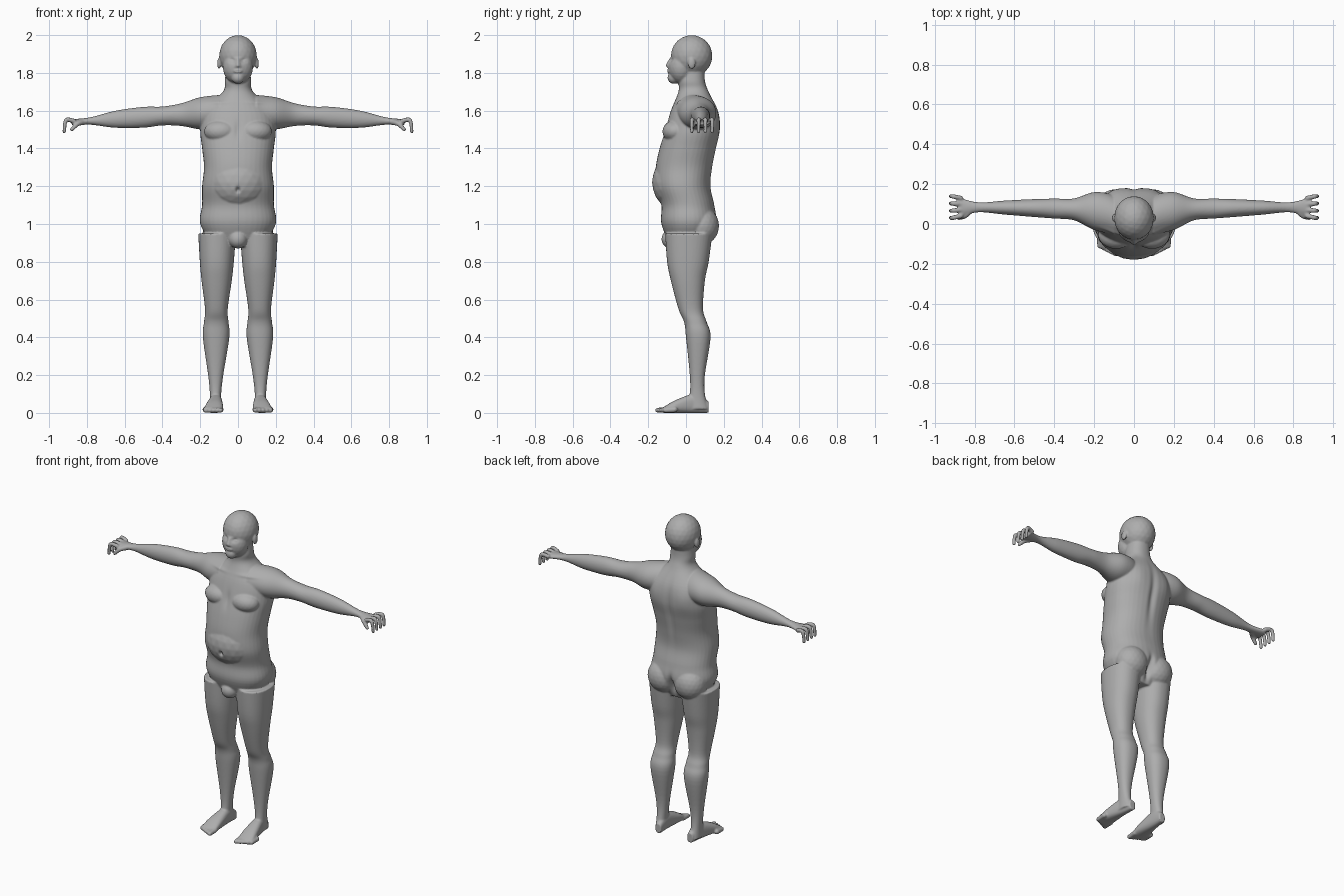
import bpy, bmesh
from math import cos, sin, tau, exp, copysign
from mathutils import Vector, Matrix

if "Cube" in bpy.data.objects:
    bpy.data.objects.remove(bpy.data.objects["Cube"])

sculpt = bmesh.new()
SIDES = (1, -1)
SEGMENTS = 40


def spline(rows, steps=6):
    """Smoothly interpolate between rows of measurements."""
    result = []
    for index in range(len(rows) - 1):
        before, start = Vector(rows[max(index - 1, 0)]), Vector(rows[index])
        end, after = Vector(rows[index + 1]), Vector(rows[min(index + 2, len(rows) - 1)])
        leave, arrive = (end - before) / 2, (after - start) / 2
        for step in range(steps):
            t = step / steps
            ease = t * t * (3 - 2 * t)
            result.append(start.lerp(end, ease)
                          + leave * t * (1 - t) ** 2 - arrive * t * t * (1 - t))
    return result + [Vector(rows[-1])]


def loft(stations, place, power=1.0):
    """Skin a closed form; place(station, c, s) gives a point on its oval ring."""
    rings = []
    for station in spline(stations):
        ring = []
        for k in range(SEGMENTS):
            c, s = cos(tau * k / SEGMENTS), sin(tau * k / SEGMENTS)
            c, s = copysign(abs(c) ** power, c), copysign(abs(s) ** power, s)
            ring.append(sculpt.verts.new(place(station, c, s)))
        rings.append(ring)
    for lower, upper in zip(rings, rings[1:]):
        for k in range(SEGMENTS):
            sculpt.faces.new((lower[k - 1], lower[k], upper[k], upper[k - 1]))
    sculpt.faces.new(rings[0])
    sculpt.faces.new(rings[-1])


def between(low, high, factor):
    """Point on a span, for a factor running from -1 to 1."""
    return (low + high + factor * (high - low)) / 2


def blob(center, radii, side=1):
    """Ellipsoid mass."""
    x, y, z = center
    matrix = Matrix.Translation((side * x, y, z)) @ Matrix.Diagonal((*radii, 1))
    bmesh.ops.create_icosphere(sculpt, subdivisions=3, radius=1, matrix=matrix)


def limb(path, start_radius, end_radius, side=1):
    """Tapering rounded limb along a short path."""
    points = spline(path)
    for index, point in enumerate(points):
        radius = start_radius + (end_radius - start_radius) * index / (len(points) - 1)
        blob(point, (radius, radius, radius), side)


# Torso and neck: height, half width, front, back
torso = [(.88, .13, -.08, .1), (1, .2, -.13, .16), (1.1, .19, -.13, .15), (1.2, .19, -.16, .13),
         (1.3, .18, -.16, .14), (1.4, .19, -.14, .16), (1.5, .2, -.11, .18),
         (1.6, .18, -.08, .17), (1.7, .08, -.04, .12), (1.76, .07, -.04, .1), (1.84, .06, -.03, .1)]


def torso_point(station, c, s):
    height, half_width, front, back = station
    return half_width * c, between(front, back, s), height


loft(torso, torso_point, power=.9)
belly = blob((0, -.04, 1.22), (.17, .14, .15))
groin = blob((0, -.08, .92), (.05, .05, .05))

# Head: skull, face, chin, lips and nose
blob((0, .03, 1.89), (.1, .11, .11))
blob((0, -.025, 1.83), (.08, .07, .09))
blob((0, -.065, 1.775), (.035, .033, .033))
blob((0, -.09, 1.81), (.025, .012, .01))
limb([(0, -.085, 1.87), (0, -.095, 1.84)], .008, .012)

# Arm: distance out, half height, half depth
arm = [(.1, .09, .1), (.2, .085, .095), (.3, .06, .055), (.4, .05, .05), (.5, .055, .045),
       (.65, .045, .035), (.78, .02, .025), (.88, .016, .05)]
# Leg: height, half width, front, back
leg = [(.95, .1, -.11, .14), (.8, .09, -.1, .12), (.7, .08, -.08, .1), (.55, .06, -.04, .09),
       (.48, .065, -.01, .11), (.4, .07, 0, .13), (.2, .04, .02, .1), (.1, .03, .02, .1),
       (.02, .03, 0, .12)]
# Foot: distance back, half width, height
foot = [(.12, .02, .06), (.05, .03, .1), (-.05, .045, .07), (-.12, .05, .03)]

for side in SIDES:

    def arm_point(station, c, s):
        out, half_height, half_depth = station
        return side * out, .09 - .005 / out + half_depth * c, 1.6 - .07 * out + half_height * s

    def leg_point(station, c, s):
        height, half_width, front, back = station
        return side * (.12 - .01 * height + half_width * c), between(front, back, s), height

    def foot_point(station, c, s):
        y, half_width, height = station
        return side * (.12 - .08 * y + half_width * c), y, between(0, height, s)

    loft(arm, arm_point)
    loft(leg, leg_point, power=.9)
    loft(foot, foot_point, power=.8)
    # Chest, buttock, ear and nostril
    blob((.09, -.055, 1.49), (.09, .07, .06), side)
    blob((.09, .085, .99), (.1, .09, .1), side)
    blob((.1, .03, 1.85), (.01, .02, .03), side)
    blob((.01, -.09, 1.835), (.01, .01, .008), side)
    # Curled fingers and thumb
    for finger in range(4):
        y = .04 + .03 * finger
        tip = y + .2 * (y - .085)
        limb([(.87, y, 1.545), (.91, tip, 1.55), (.92, tip, 1.49)], .013, .01, side)
    limb([(.82, .07, 1.54), (.85, .04, 1.53), (.88, .03, 1.5)], .017, .01, side)
    # Toes
    for toe in range(5):
        x, y = .092 + .02 * toe, .01 * toe - .15
        limb([(x, y + .05, .018), (x, y, .014)], .016, .013, side)

# Fuse all masses into one continuous skin
mesh = bpy.data.meshes.new("body")
bmesh.ops.recalc_face_normals(sculpt, faces=sculpt.faces)
sculpt.to_mesh(mesh)
sculpt.free()
body = bpy.data.objects.new("body", mesh)
bpy.context.collection.objects.link(body)
bpy.ops.object.select_all(action="DESELECT")
body.select_set(True)
bpy.context.view_layer.objects.active = body
fuse = body.modifiers.new("fuse", "REMESH")
fuse.mode = "VOXEL"
fuse.voxel_size = .0052
soften = body.modifiers.new("soften", "SMOOTH")
soften.factor = .5
soften.iterations = 4
for name in ("fuse", "soften"):
    bpy.ops.object.modifier_apply(modifier=name)


def press(center, reach, depth):
    """Push the skin backward (or forward if negative) with a soft falloff."""
    for vertex in body.data.vertices:
        distance = sum(((a - b) / r) ** 2 for a, b, r in zip(vertex.co, center, reach))
        if distance < 6:
            vertex.co.y += depth * exp(-distance)


# Navel, spine, buttock cleft, breastbone and mouth
press((0, -.18, 1.18), (.01, .03, .013), .02)
press((0, .17, 1.42), (.02, .05, .17), -.012)
press((0, .16, .96), (.016, .06, .06), -.035)
press((0, -.12, 1.5), (.016, .04, .05), .008)
press((0, -.1, 1.81), (.02, .02, .003), .004)
for side in SIDES:
    # Eye socket, eyelid, shoulder blade and collarbone
    press((side * .033, -.09, 1.867), (.018, .03, .012), .014)
    press((side * .036, -.07, 1.864), (.01, .02, .006), -.006)
    press((side * .1, .17, 1.53), (.05, .04, .07), .006)
    press((side * .11, -.05, 1.645), (.06, .04, .01), -.006)

grey = bpy.data.materials.new("plain grey")
grey.use_nodes = True
colour = (.42, .42, .42, 1)
grey.diffuse_color = colour
grey.node_tree.nodes["Principled BSDF"].inputs["Base Color"].default_value = colour
body.data.materials.clear()
body.data.materials.append(grey)
bpy.ops.object.shade_smooth()
